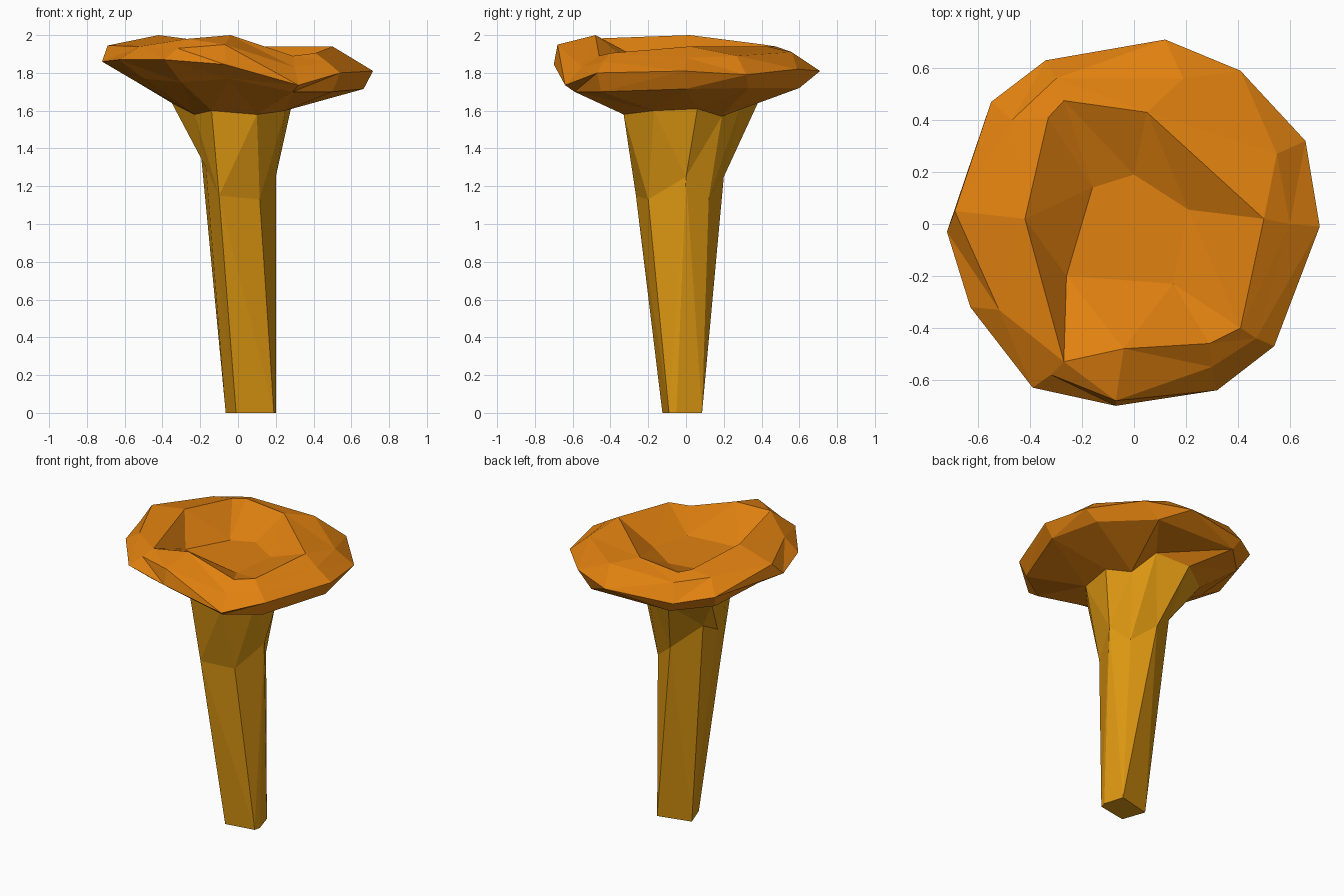
import bpy
import bmesh
from math import atan2, pi
from mathutils import Vector

cube = bpy.data.objects.get("Cube")
if cube:
    bpy.data.objects.remove(cube, do_unlink=True)


def make_material(name, colour):
    material = bpy.data.materials.new(name)
    material.use_nodes = True
    material.diffuse_color = colour
    shader = next(n for n in material.node_tree.nodes if n.type == 'BSDF_PRINCIPLED')
    shader.inputs["Base Color"].default_value = colour
    shader.inputs["Roughness"].default_value = 0.9
    return material


def unwrapped_angles(ring):
    """Angle of every ring corner about the ring's own middle, always increasing."""
    middle = sum((v.co for v in ring), Vector()) / len(ring)
    angles = []
    for vert in ring:
        angle = atan2(vert.co.y - middle.y, vert.co.x - middle.x)
        while angles and angle < angles[-1]:
            angle += 2 * pi
        angles.append(angle)
    return angles + [angles[0] + 2 * pi]


def stitch(bm, inner, outer):
    """Fill the band between two rings that may have different corner counts."""
    start = min(range(len(outer)), key=lambda k: (outer[k].co - inner[0].co).length)
    outer = outer[start:] + outer[:start]
    a, b = unwrapped_angles(inner), unwrapped_angles(outer)
    shift = round((a[0] - b[0]) / (2 * pi)) * 2 * pi
    b = [angle + shift for angle in b]
    i = j = 0
    while i < len(inner) or j < len(outer):
        p, q = inner[i % len(inner)], outer[j % len(outer)]
        step_outer = i == len(inner) or (
            j < len(outer) and b[j] + b[j + 1] <= a[i] + a[i + 1])
        if step_outer:
            j += 1
            bm.faces.new((p, q, outer[j % len(outer)]))
        else:
            i += 1
            bm.faces.new((p, q, inner[i % len(inner)]))


def loft(name, rings, material, close_start=False, close_end=False):
    """Build a faceted part from a run of rings, listed anticlockwise."""
    bm = bmesh.new()
    loops = [[bm.verts.new(point) for point in ring] for ring in rings]
    for inner, outer in zip(loops, loops[1:]):
        stitch(bm, inner, outer)
    if close_start:
        bm.faces.new(loops[0])
    if close_end:
        bm.faces.new(reversed(loops[-1]))
    mesh = bpy.data.meshes.new(name)
    bm.to_mesh(mesh)
    bm.free()
    mesh.materials.append(material)
    part = bpy.data.objects.new(name, mesh)
    bpy.context.collection.objects.link(part)
    return part


orange = make_material("cap orange", (0.75, 0.22, 0.005, 1))
ochre = make_material("stalk ochre", (0.72, 0.31, 0.006, 1))

# Floor of the hollow in the cap
hollow = [(.21, .055, 1.825), (0, .19, 1.82), (-.16, .14, 1.81),
          (-.26, -.2, 1.85), (.15, -.23, 1.81)]

# Lip around the hollow
lip = [(.5, .02, 1.94), (.05, .43, 1.94), (-.27, .475, 1.94), (-.33, .41, 1.95),
       (-.42, .02, 2), (-.27, -.53, 1.98), (-.04, -.48, 2),
       (.29, -.46, 1.89), (.41, -.4, 1.905)]

# Upper shoulder of the cap
shoulder = [(.6, 0, 1.88), (.55, .27, 1.89), (.19, .56, 1.91), (-.3, .56, 1.91),
            (-.47, .4, 1.93), (-.69, .05, 1.945), (-.52, -.33, 1.94),
            (-.32, -.58, 1.93), (-.07, -.68, 1.95), (.3, -.55, 1.83), (.47, -.44, 1.86)]

# Widest edge of the cap
rim = [(.715, -.01, 1.81), (.66, .32, 1.79), (.41, .59, 1.82), (.12, .71, 1.81),
       (-.34, .63, 1.8), (-.55, .47, 1.84), (-.72, -.03, 1.86), (-.63, -.32, 1.87),
       (-.39, -.63, 1.87), (-.07, -.7, 1.845), (.32, -.64, 1.735), (.54, -.47, 1.8)]

# Lower edge of the cap
under = [(.665, 0, 1.715), (.58, .33, 1.72), (.3, .6, 1.72), (-.3, .6, 1.73),
         (-.5, .4, 1.74), (-.55, 0, 1.76), (-.5, -.3, 1.77), (-.3, -.5, 1.75),
         (-.05, -.6, 1.77), (.29, -.59, 1.7), (.5, -.45, 1.7)]

# Flared join of cap and stalk
join = [(.28, .06, 1.61), (.18, .19, 1.57), (.08, .31, 1.69), (-.13, .38, 1.64),
        (-.35, .22, 1.64), (-.23, -.1, 1.58), (-.14, -.32, 1.6),
        (.1, -.33, 1.58), (.25, -.17, 1.6)]

# Neck and foot of the stalk
neck = [(.2, 0, 1.25), (.13, .12, 1.13), (-.02, .2, 1.25), (-.2, .1, 1.41),
        (-.17, -.1, 1.3), (-.1, -.265, 1.15), (.115, -.2, 1.13)]
foot = [(.2, -.05, 0), (.16, .085, 0), (-.065, .03, 0), (-.01, -.125, 0), (.19, -.09, 0)]

loft("mushroom_cap", [hollow, lip, shoulder, rim, under, join], orange, close_start=True)
loft("mushroom_stalk", [join, neck, foot], ochre, close_end=True)
